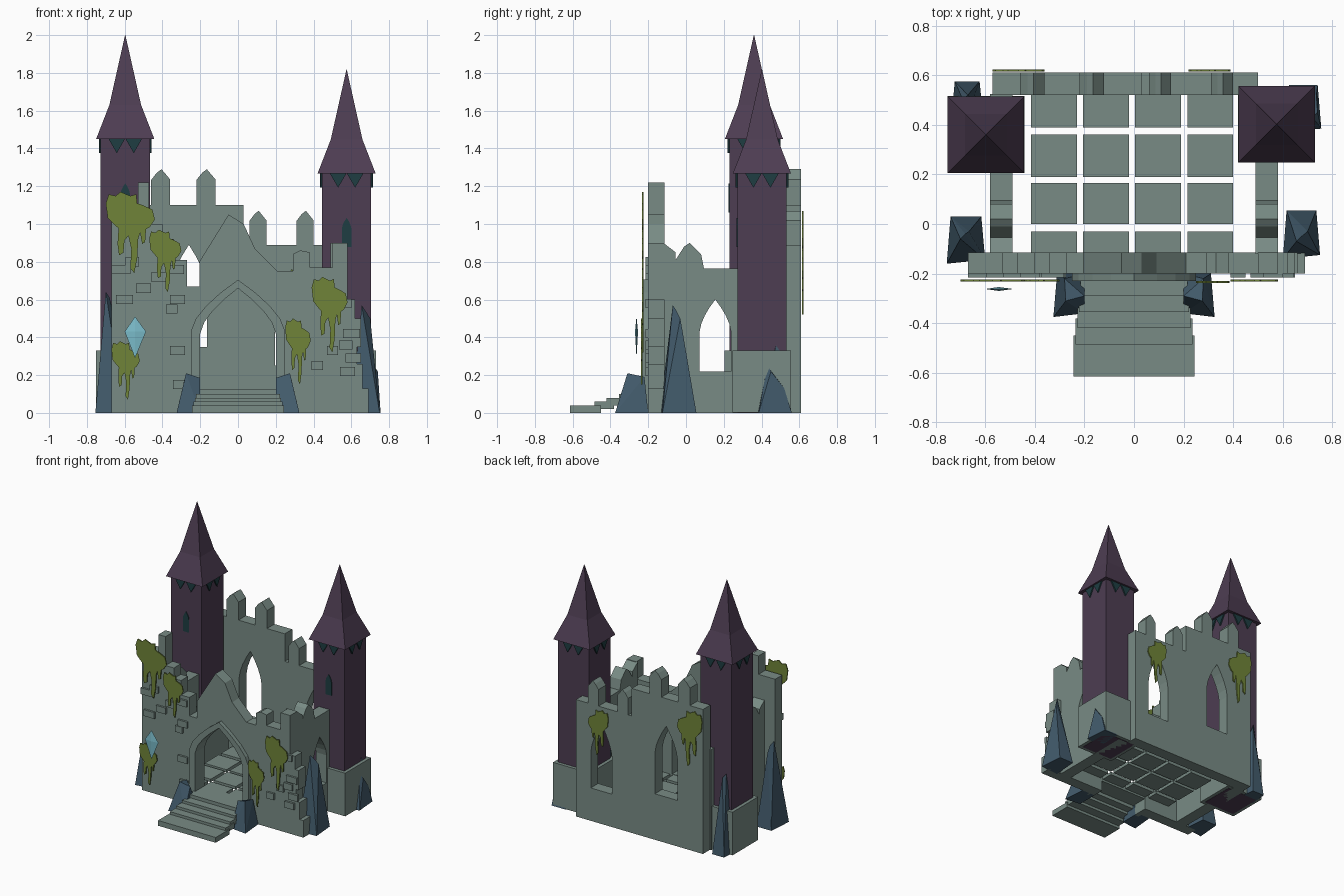
import bpy, bmesh
from mathutils import Vector

if "Cube" in bpy.data.objects:
    bpy.data.objects.remove(bpy.data.objects["Cube"])


def mat(name, rgb):
    m = bpy.data.materials.new(name)
    m.diffuse_color = (*rgb, 1)
    m.use_nodes = True
    m.node_tree.nodes["Principled BSDF"].inputs["Base Color"].default_value = m.diffuse_color
    return m


STONE = mat("stone", (0.19, 0.26, 0.235))
PURPLE = mat("purple_slate", (0.075, 0.047, 0.085))
VINE = mat("vine", (0.16, 0.23, 0.04))
ROCK = mat("blue_rock", (0.055, 0.105, 0.15))
GEM = mat("pale_crystal", (0.2, 0.51, 0.6))
TEAL = mat("dark_teal", (0.013, 0.047, 0.054))


def finish(name, bm, material):
    bmesh.ops.recalc_face_normals(bm, faces=bm.faces[:])
    me = bpy.data.meshes.new(name)
    bm.to_mesh(me)
    bm.free()
    me.materials.append(material)
    ob = bpy.data.objects.new(name, me)
    bpy.context.collection.objects.link(ob)
    return ob


def panel(name, loops, axis, d0, d1, material):
    """Flat outline (with holes) filled and extruded from d0 to d1 along an axis."""
    bm = bmesh.new()
    for loop in loops:
        vs = [bm.verts.new((u, d0, v) if axis == 'y' else (d0, u, v)) for u, v in loop]
        for i, v in enumerate(vs):
            bm.edges.new((vs[i - 1], v))
    normal = Vector((0, 1, 0)) if axis == 'y' else Vector((1, 0, 0))
    bmesh.ops.triangle_fill(bm, edges=bm.edges[:], use_beauty=True, normal=normal)
    ext = bmesh.ops.extrude_face_region(bm, geom=bm.faces[:])
    moved = [g for g in ext['geom'] if isinstance(g, bmesh.types.BMVert)]
    bmesh.ops.translate(bm, verts=moved, vec=normal * (d1 - d0))
    return finish(name, bm, material)


def box(name, x0, x1, y0, y1, z0, z1, material=STONE):
    return panel(name, [[(x0, z0), (x1, z0), (x1, z1), (x0, z1)]], 'y', y0, y1, material)


def arch(cx, w, z0, zs, zt, n=4):
    """Pointed arch outline, left foot over the peak to right foot."""
    left = [(-w, z0)] + [(-w * (1 - (i / n) ** 1.6), zs + (zt - zs) * i / n) for i in range(n)]
    return ([(cx + x, z) for x, z in left] + [(cx, zt)]
            + [(cx - x, z) for x, z in reversed(left)])


def merlon(x, z, w=0.1, h=0.18):
    return [(x, z), (x, z + h * .7), (x + w * .3, z + h * .9), (x + w * .55, z + h),
            (x + w, z + h * .72), (x + w, z)]


def stack(name, cx, cy, rings, material):
    """Square rings (half width, z) joined into a tapering solid."""
    bm = bmesh.new()
    rows = [[bm.verts.new((cx + sx * r, cy + sy * r, z))
             for sx, sy in ((-1, -1), (1, -1), (1, 1), (-1, 1))] for r, z in rings]
    for a, b in zip(rows, rows[1:]):
        for i in range(4):
            bm.faces.new((a[i - 1], a[i], b[i], b[i - 1]))
    bm.faces.new(rows[0])
    bm.faces.new(rows[-1])
    return finish(name, bm, material)


def hull(name, pts, material):
    bm = bmesh.new()
    for p in pts:
        bm.verts.new(p)
    bmesh.ops.convex_hull(bm, input=bm.verts[:])
    return finish(name, bm, material)


# Front wall: ruined outline with gable and doorway notch
front = [(-0.67, 0), (-0.67, 1.08), (-0.53, 1.08), (-0.53, 1.22), (-0.47, 1.22), (-0.47, 1.0),
         (-0.40, 1.0), (-0.40, 0.92), (-0.34, 0.92), (-0.34, 0.81), (-0.27, 0.81), (-0.27, 0.67),
         (-0.205, 0.67), (-0.205, 0.8), (-0.05, 1.05), (0.03, 1.0), (0.09, 0.87), (0.21, 0.75),
         (0.29, 0.75), (0.29, 0.84), (0.33, 0.86), (0.38, 0.85), (0.38, 0.77), (0.5, 0.77),
         (0.5, 0.9), (0.58, 0.9), (0.58, 0.6), (0.62, 0.6), (0.62, 0.5), (0.65, 0.5),
         (0.65, 0.35), (0.63, 0.35), (0.63, 0.26), (0.66, 0.26), (0.66, 0.13), (0.69, 0.13), (0.69, 0)]
door = arch(0, 0.2, 0, 0.42, 0.66)
panel("front_wall", [front + door[::-1]], 'y', -0.2, -0.115, STONE)
panel("door_frame", [arch(0, 0.25, 0, 0.43, 0.705) + door[::-1]], 'y', -0.23, -0.198, STONE)

# Raised wall bricks: x centre, z centre, width
bricks = [(-.62, .76, .1), (-.56, .80, .07), (-.6, .60, .09), (-.5, .66, .08), (-.42, .72, .08),
          (-.33, .76, .09), (-.32, .60, .08), (-.35, .55, .06), (-.32, .33, .08), (-.31, .15, .07),
          (.42, .25, .06), (.5, .33, .06), (.6, .42, .09), (.57, .36, .07), (.61, .29, .08),
          (.58, .22, .08), (.56, .58, .08)]
for x, z, w in bricks:
    box("wall_brick", x - w / 2, x + w / 2, -0.215, -0.195, z - .024, z + .024)

# Back wall: tall and short halves, each with a window and two merlons
panel("back_wall_tall", [[(-0.57, 0), (-0.57, 1.1)] + merlon(-0.46, 1.1, .1, .19)
      + merlon(-0.22, 1.1, .1, .19) + [(0.03, 1.1), (0.03, 0)],
      arch(-0.26, 0.095, 0.35, 0.66, 0.89)], 'y', 0.52, 0.61, STONE)
panel("back_wall_short", [[(0.03, 0), (0.03, 0.89)] + merlon(0.06, 0.89, .09)
      + merlon(0.31, 0.89, .09) + [(0.5, 0.89), (0.5, 0)],
      arch(0.285, 0.09, 0.25, 0.52, 0.76)], 'y', 0.52, 0.61, STONE)

# Side walls
side = [(-0.12, 0), (-0.12, 0.9), (-0.055, 0.85), (-0.055, 0.81), (-0.01, 0.88), (0.02, 0.9),
        (0.08, 0.84), (0.095, 0.765), (0.525, 0.765), (0.525, 0)]
for x0, x1 in ((-0.58, -0.49), (0.49, 0.58)):
    panel("side_wall", [side, arch(0.155, 0.083, 0.22, 0.43, 0.6)], 'x', x0, x1, STONE)

# Floor tiles
xs = [-0.415, -0.205, 0.005, 0.215]
for x in xs:
    for y0, y1 in ((-0.2, -0.03), (0, 0.165), (0.19, 0.36), (0.39, 0.525)):
        box("floor_tile", x, x + .185, y0, y1, 0.1, 0.122)

# Stairs
steps = [(-.615, -.45, .04, .243), (-.485, -.38, .06, .235), (-.42, -.31, .08, .228),
         (-.355, -.25, .1, .222), (-.29, -.12, .125, .215)]
for y0, y1, z, w in steps:
    box("stair_step", -w, w, y0, y1, z - .04, z)


# Towers
def tower(cx, cy, top):
    stack("tower_base", cx, cy, [(.155, 0.002), (.155, .33)], STONE)
    stack("tower_body", cx, cy, [(.13, 0), (.13, top)], PURPLE)
    stack("tower_roof", cx, cy, [(.154, top), (.084, top + .18), (0.001, top + .55)], PURPLE)
    for axis, u, c in (('y', cx, cy), ('x', cy, cx)):
        teeth = [[(u + o - .043, top), (u + o, top - .075), (u + o + .043, top)]
                 for o in (-.045, .045)]
        slit = arch(u, .025, top - .39, top - .29, top - .235, 3)
        for s in (-1, 1):
            panel("eave_teeth", teeth, axis, c + s * .125, c + s * .14, TEAL)
        if axis == 'y':
            panel("tower_slit_window", [slit], axis, c - .135, c - .125, TEAL)


tower(-0.597, 0.36, 1.45)
tower(0.575, 0.402, 1.267)


# Blue rock spikes: footprint, peak and a lower shoulder point
def rock(x0, x1, y0, y1, peak, shoulder):
    k = (x1 - x0) * .1
    hull("rock_spike", [(x0, y0, 0), (x1, y0 + k, 0), (x1 - k, y1, 0), (x0 + k, y1, 0),
                        peak, shoulder, (peak[0] + .02, peak[1] + .02, peak[2] - .03)], ROCK)


rock(-.755, -.6, -.16, .03, (-.70, -.06, .64), (-.665, -.03, .55))
rock(.6, .75, -.14, .055, (.655, -.07, .57), (.70, -.03, .5))
rock(-.735, -.61, .44, .575, (-.69, .5, .6), (-.65, .5, .5))
rock(.61, .755, .37, .56, (.72, .43, .25), (.735, .52, .13))
rock(.62, .73, .4, .54, (.68, .47, .46), (.67, .49, .4))
for s in (-1, 1):
    hull("small_rock", [(s * .325, -.375, 0), (s * .2, -.36, 0), (s * .2, -.2, 0), (s * .31, -.2, 0),
                        (s * .275, -.31, .21), (s * .2, -.29, .185), (s * .28, -.22, .19)], ROCK)

# Hanging vines: one drippy outline fitted to each place
drip = [(0, .86), (.06, .97), (.2, .95), (.3, 1), (.5, .95), (.62, .97), (.64, .86), (.78, .83),
        (.95, .78), (1, .66), (.9, .57), (.82, .54), (.8, .38), (.74, .36), (.7, .5), (.66, .42),
        (.64, .18), (.58, 0), (.5, .06), (.52, .3), (.46, .46), (.38, .4), (.36, .25), (.27, .22),
        (.24, .36), (.26, .55), (.17, .6), (.04, .68)]
for x0, x1, z0, z1, y in ((-.7, -.44, .74, 1.17, -.232), (-.47, -.3, .64, .97, -.232),
                          (-.67, -.52, .07, .38, -.232), (.25, .385, .15, .5, -.238),
                          (.39, .58, .32, .72, -.232), (-.57, -.36, .64, 1.07, .615),
                          (.22, .39, .52, .87, .615)):
    panel("vine", [[(x0 + u * (x1 - x0), z0 + v * (z1 - z0)) for u, v in drip]],
          'y', y, y + .008, VINE)

# Floating crystal
hull("crystal", [(-.545, -.262, .51), (-.6, -.262, .43), (-.487, -.262, .43), (-.545, -.262, .29),
                 (-.545, -.27, .43), (-.545, -.254, .43)], GEM)
